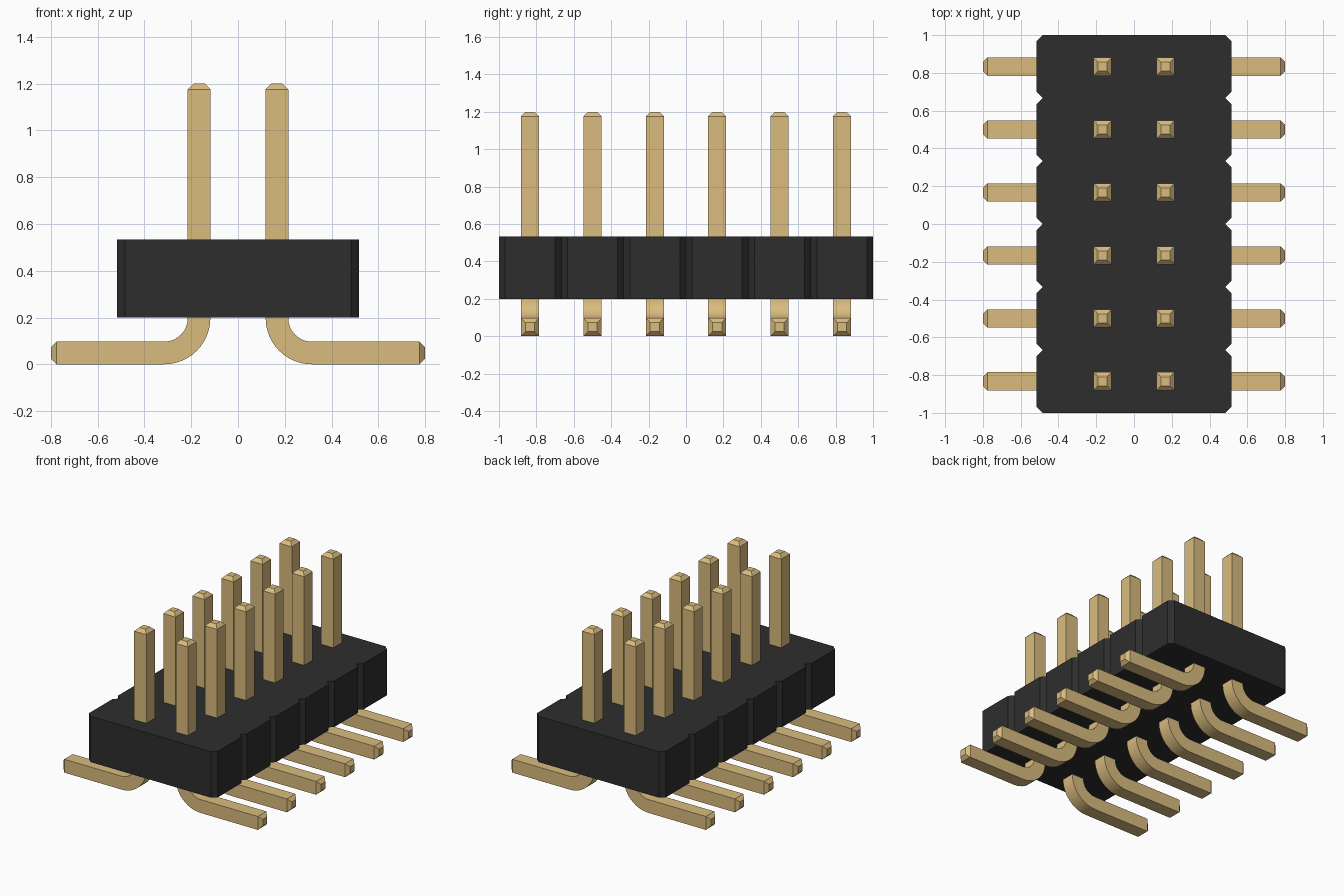
import bpy, bmesh, math
from mathutils import Vector

if "Cube" in bpy.data.objects:
    bpy.data.objects.remove(bpy.data.objects["Cube"], do_unlink=True)

PITCH = 1 / 3
ROWS = 6
HALF = 0.0485          # half thickness of a pin
TIP = 0.024            # chamfer at both pin ends
CUT = 0.033            # corner and notch chamfer of the housing
BODY_X, BODY_LOW, BODY_HIGH = 0.517, 0.2, 0.533


def make_material(name, colour):
    mat = bpy.data.materials.new(name)
    mat.use_nodes = True
    mat.diffuse_color = colour
    bsdf = mat.node_tree.nodes["Principled BSDF"]
    bsdf.inputs["Base Color"].default_value = colour
    bsdf.inputs["Roughness"].default_value = 0.6
    return mat


black = make_material("black plastic", (0.027, 0.027, 0.027, 1))
gold = make_material("gold metal", (0.70, 0.50, 0.21, 1))


def finish(bm, name, mat):
    bmesh.ops.recalc_face_normals(bm, faces=bm.faces)
    mesh = bpy.data.meshes.new(name)
    bm.to_mesh(mesh)
    bm.free()
    mesh.materials.append(mat)
    obj = bpy.data.objects.new(name, mesh)
    bpy.context.collection.objects.link(obj)
    return obj


# Housing: chamfered outline with a V notch between neighbouring rows, extruded up
side = []
for i in range(ROWS):
    low = -1 + i * PITCH
    side += [(BODY_X - CUT, low), (BODY_X, low + CUT), (BODY_X, low + PITCH - CUT)]
side.append((BODY_X - CUT, 1))
outline = side + [(-x, y) for x, y in reversed(side)]
bm = bmesh.new()
base = bm.faces.new([bm.verts.new((x, y, BODY_LOW)) for x, y in outline])
top = bmesh.ops.extrude_face_region(bm, geom=[base], use_keep_orig=True)["geom"]
bmesh.ops.translate(bm, vec=(0, 0, BODY_HIGH - BODY_LOW),
                    verts=[v for v in top if isinstance(v, bmesh.types.BMVert)])
finish(bm, "housing", black)

# Pin centre line: (x, z, angle of travel, scale), from the top tip to the foot tip
PIN_X, TOP_Z, FOOT_X = PITCH / 2, 1.2, 0.8
BEND = 0.149
down = -math.pi / 2
small = (HALF - TIP) / HALF
path = [(PIN_X, TOP_Z, down, small), (PIN_X, TOP_Z - TIP, down, 1)]
STEPS = 12
for i in range(STEPS + 1):
    a = math.pi / 2 * i / STEPS
    path.append((PIN_X + BEND * (1 - math.cos(a)),
                 HALF + BEND * (1 - math.sin(a)), down + a, 1))
path += [(FOOT_X - TIP, HALF, 0, 1), (FOOT_X, HALF, 0, small)]


def make_pin(name, sign, y):
    bm = bmesh.new()
    rings = []
    for x, z, angle, scale in path:
        h = HALF * scale
        normal = Vector((-math.sin(angle), 0, math.cos(angle)))
        ring = []
        for n, w in ((-h, -h), (h, -h), (h, h), (-h, h)):
            p = Vector((x, w, z)) + normal * n
            ring.append(bm.verts.new((sign * p.x, y + p.y, p.z)))
        rings.append(ring)
    for a, b in zip(rings, rings[1:]):
        for i in range(4):
            j = (i + 1) % 4
            bm.faces.new((a[i], a[j], b[j], b[i]))
    bm.faces.new(rings[0])
    bm.faces.new(rings[-1])
    obj = finish(bm, name, gold)
    # Smooth round the bend, crisp elsewhere
    bpy.ops.object.select_all(action="DESELECT")
    obj.select_set(True)
    bpy.context.view_layer.objects.active = obj
    bpy.ops.object.shade_smooth_by_angle(angle=math.radians(30))


# Two mirrored columns of pins
for row in range(ROWS):
    y = (row - (ROWS - 1) / 2) * PITCH
    make_pin(f"left_pin_{row + 1}", 1, y)
    make_pin(f"right_pin_{row + 1}", -1, y)
